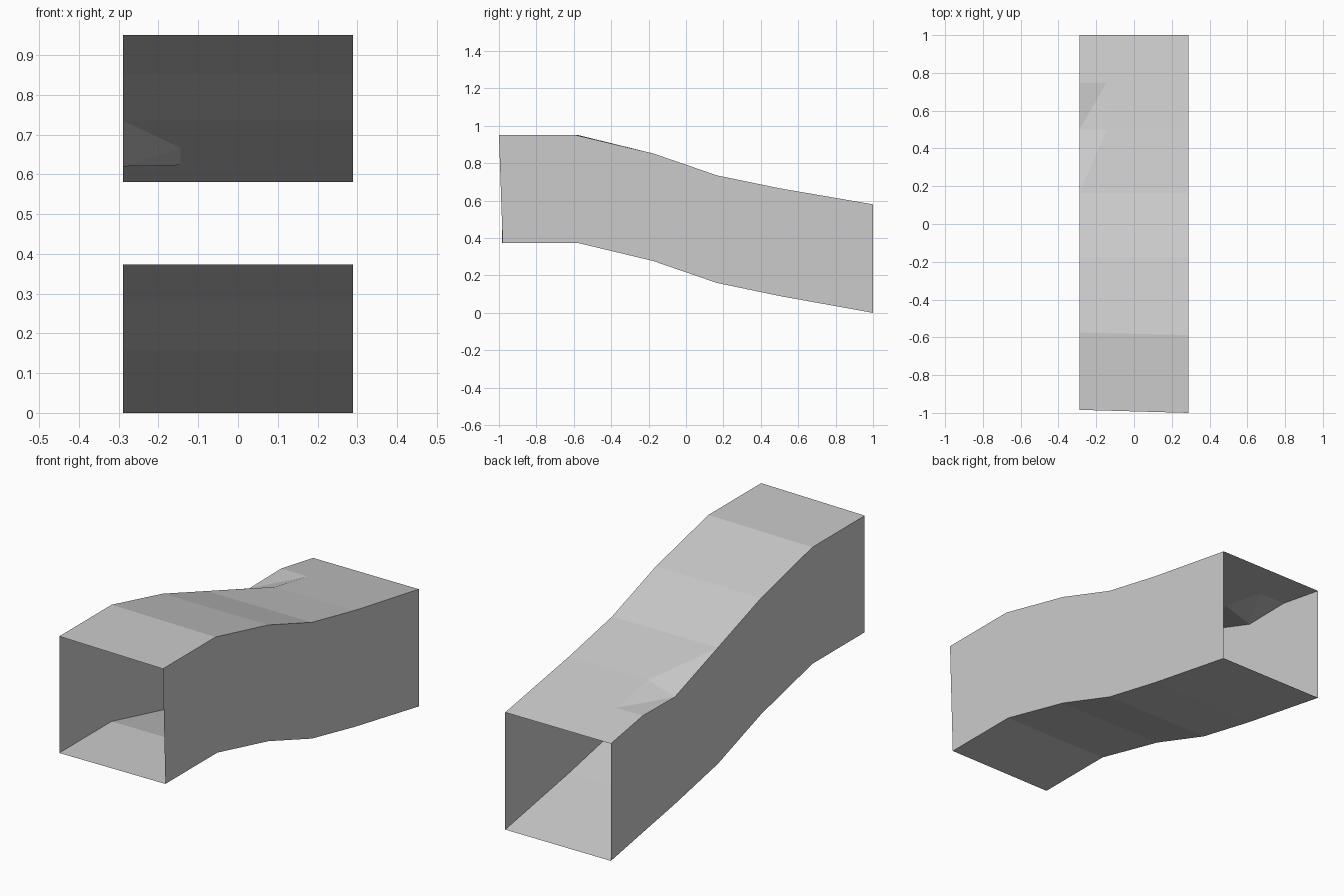
import bpy, bmesh

if "Cube" in bpy.data.objects:
    bpy.data.objects.remove(bpy.data.objects["Cube"])

W = 0.289    # half width
# stations along the duct: y, top z, bottom z
stations = [(-0.98, 0.95, 0.373), (-0.575, 0.95, 0.373), (-0.175, 0.852, 0.277),
            (0.165, 0.735, 0.16), (0.5, 0.666, 0.09), (0.75, 0.623, 0.045),
            (1.0, 0.58, 0.0)]

# open square duct: one ring of five points per station
bm = bmesh.new()
rings = []
for i, (y, top, bottom) in enumerate(stations):
    # the front end is slightly skewed
    left = y - 0.004 if i == 0 else y
    right = {0: -1.0, 1: -0.588}.get(i, y)
    pts = [(-W, left, bottom), (-W, left, top), (-W / 2, (left * 3 + right) / 4, top),
           (W, right, top), (W, y, bottom)]
    rings.append([bm.verts.new(p) for p in pts])

# dented corner on the left upper edge
rings[4][1].co.z = 0.62

for i in range(len(rings) - 1):
    a, b = rings[i], rings[i + 1]
    for j in range(5):
        k = (j + 1) % 5
        if j == 1 and i in (3, 4):
            # creased panels around the dent
            bm.faces.new((a[j], b[k], b[j]))
            bm.faces.new((a[j], a[k], b[k]))
        else:
            bm.faces.new((a[j], a[k], b[k], b[j]))

bmesh.ops.recalc_face_normals(bm, faces=bm.faces)
# make the top panel face upwards
bm.faces.ensure_lookup_table()
top_face = max(bm.faces, key=lambda f: f.calc_center_median().z)
if top_face.normal.z < 0:
    bmesh.ops.reverse_faces(bm, faces=bm.faces)

mesh = bpy.data.meshes.new("air_duct")
bm.to_mesh(mesh)
bm.free()
bpy.context.collection.objects.link(bpy.data.objects.new("air_duct", mesh))
